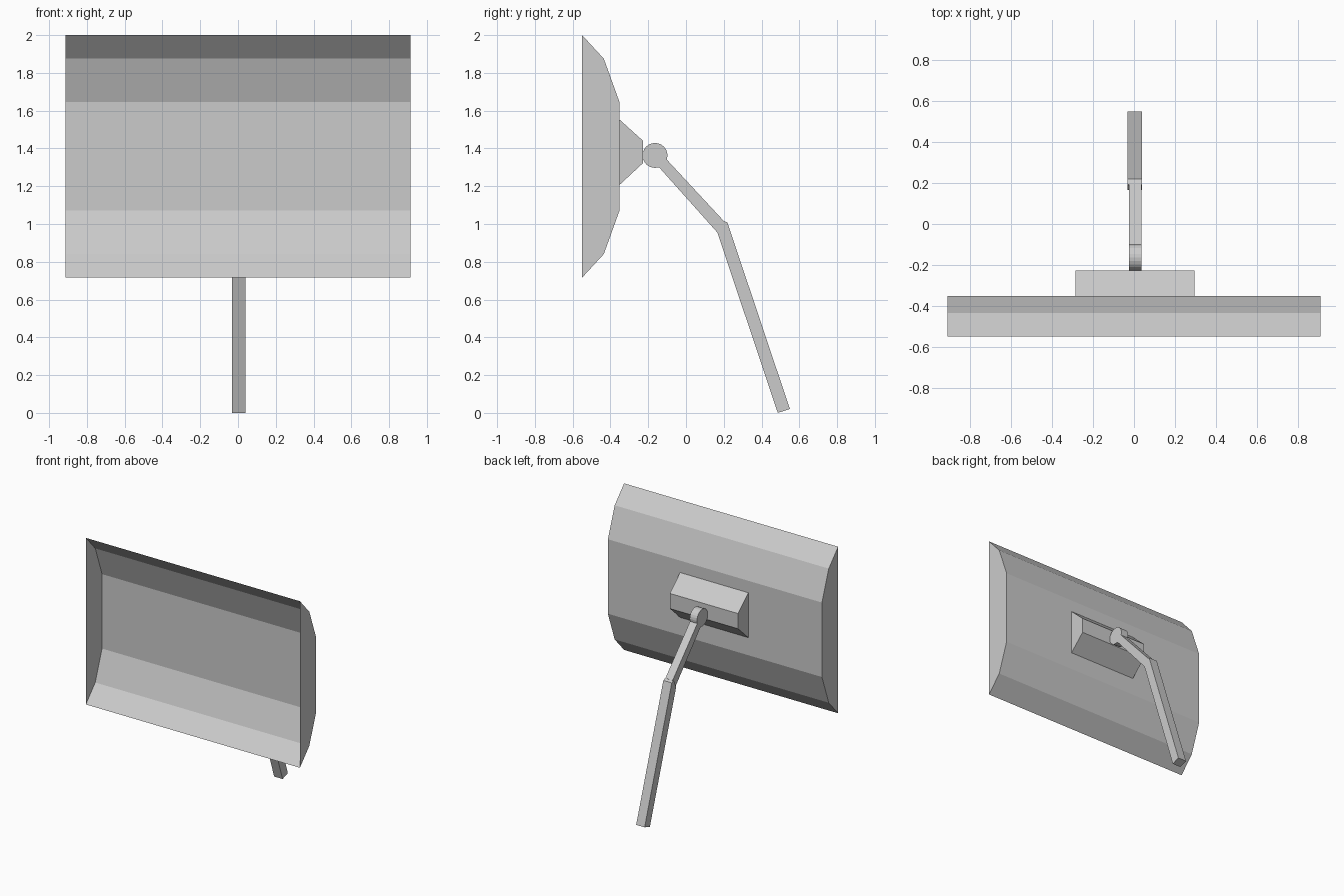
import bpy, bmesh, math

cube = bpy.data.objects.get("Cube")
if cube:
    bpy.data.objects.remove(cube, do_unlink=True)

grey = bpy.data.materials.new("light grey")
grey.use_nodes = True
grey.diffuse_color = (0.6, 0.6, 0.6, 1)
grey.node_tree.nodes["Principled BSDF"].inputs["Base Color"].default_value = (0.6, 0.6, 0.6, 1)


def extrude_profile(name, profile, x0, x1, open_edge=False):
    """Sweep a (y, z) outline from x0 to x1; optionally leave its closing side open."""
    bm = bmesh.new()
    a, b = ([bm.verts.new((x, y, z)) for y, z in profile] for x in (x0, x1))
    bm.faces.new(a)
    bm.faces.new(b[::-1])
    n = len(profile)
    for i in range(n - 1 if open_edge else n):
        j = (i + 1) % n
        bm.faces.new((a[j], a[i], b[i], b[j]))
    # Consistent outward winding, following the direction of the outline
    area = sum(p[0] * q[1] - q[0] * p[1] for p, q in zip(profile, profile[1:] + profile[:1]))
    if area > 0:
        bmesh.ops.reverse_faces(bm, faces=bm.faces[:])
    mesh = bpy.data.meshes.new(name)
    bm.to_mesh(mesh)
    bm.free()
    mesh.materials.append(grey)
    obj = bpy.data.objects.new(name, mesh)
    bpy.context.collection.objects.link(obj)
    return obj


# Thin trough-shaped shade with closed ends and an open front
mid = 1.358
half = [(-0.55, 0.642), (-0.435, 0.517), (-0.352, 0.287)]
shade = [(y, mid + h) for y, h in half] + [(y, mid - h) for y, h in reversed(half)]
extrude_profile("shade", shade, -0.913, 0.913, open_edge=True)

# Tapered bracket on the back of the shade
extrude_profile("bracket", [(-0.352, 1.553), (-0.227, 1.44), (-0.227, 1.323), (-0.352, 1.207)],
                -0.285, 0.297)

# Round pivot
pivot = [(-0.164 + 0.066 * math.cos(t), 1.363 + 0.066 * math.sin(t))
         for t in (math.tau * i / 24 for i in range(24))]
extrude_profile("pivot", pivot, -0.025, 0.037)

# Two-part bent arm
extrude_profile("upper_arm", [(-0.14, 1.382), (0.198, 1.018), (0.166, 0.955), (-0.18, 1.342)],
                -0.025, 0.037)
extrude_profile("lower_arm", [(0.166, 0.955), (0.194, 1.018), (0.219, 1.008),
                              (0.55, 0.021), (0.486, 0)], -0.032, 0.04)
